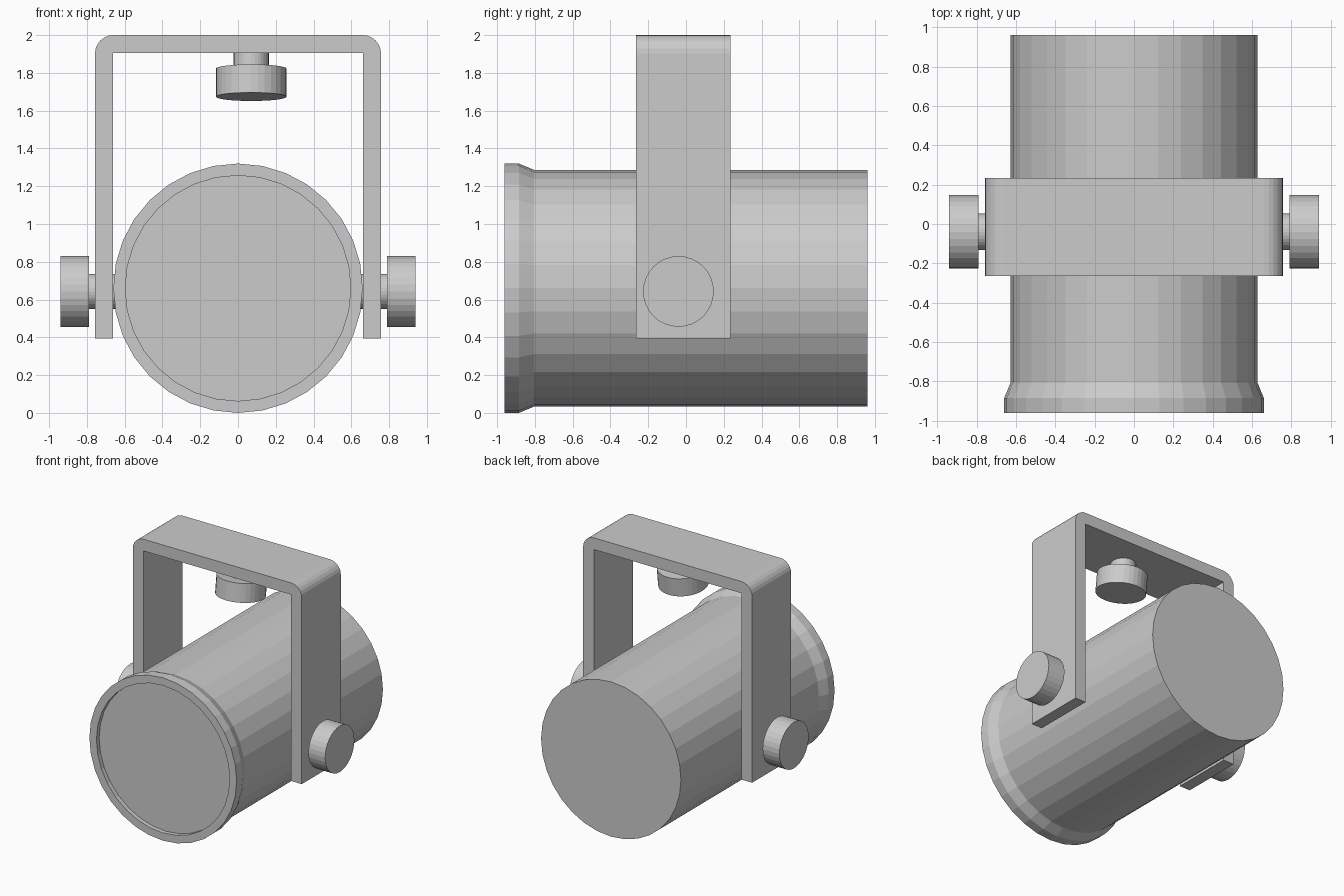
import bpy, bmesh, math
from mathutils import Matrix, Vector

if "Cube" in bpy.data.objects:
    bpy.data.objects.remove(bpy.data.objects["Cube"])

SIDES = 32


def finish(name, bm):
    bmesh.ops.recalc_face_normals(bm, faces=bm.faces)
    mesh = bpy.data.meshes.new(name)
    bm.to_mesh(mesh)
    bm.free()
    obj = bpy.data.objects.new(name, mesh)
    bpy.context.collection.objects.link(obj)
    return obj


def turned(name, profile, origin, axis):
    """Solid of revolution: profile holds (radius, distance along axis)."""
    bm = bmesh.new()
    rings = []
    for r, d in profile:
        ring = []
        for i in range(SIDES):
            a = 2 * math.pi * i / SIDES
            ring.append(bm.verts.new((r * math.cos(a), r * math.sin(a), d)))
        rings.append(ring)
    for lo, hi in zip(rings, rings[1:]):
        for i in range(SIDES):
            j = (i + 1) % SIDES
            bm.faces.new((lo[i], lo[j], hi[j], hi[i]))
    bm.faces.new(rings[0])
    bm.faces.new(rings[-1])
    rot = Vector((0, 0, 1)).rotation_difference(Vector(axis)).to_matrix().to_4x4()
    bmesh.ops.transform(bm, matrix=Matrix.Translation(origin) @ rot, verts=bm.verts)
    return finish(name, bm)


# Lamp housing: recessed lens face, flared front rim, plain barrel
turned("lamp_housing",
       [(0.597, -0.925), (0.597, -0.96), (0.66, -0.96), (0.66, -0.885),
        (0.627, -0.805), (0.627, 0.96)],
       (0, 0, 0.66), (0, 1, 0))

# U-shaped bracket with rounded outer corners
W, T, TOP, FOOT, R = 0.757, 0.095, 2.0, 0.395, 0.097
half = [(W - T, TOP - T), (W - T, FOOT), (W, FOOT)]
for i in range(7):
    a = math.radians(15 * i)
    half.append((W - R + R * math.cos(a), TOP - R + R * math.sin(a)))
outline = half + [(-x, z) for x, z in reversed(half)]
bm = bmesh.new()
face = bm.faces.new([bm.verts.new((x, -0.265, z)) for x, z in outline])
ext = bmesh.ops.extrude_face_region(bm, geom=[face])
bmesh.ops.translate(bm, vec=(0, 0.5, 0),
                    verts=[v for v in ext["geom"] if isinstance(v, bmesh.types.BMVert)])
finish("bracket", bm)

# Side clamp knobs with stems reaching through the bracket to the barrel
for side, s in (("left", -1), ("right", 1)):
    turned(side + "_knob",
           [(0.093, 0.6), (0.093, 0.79), (0.187, 0.79), (0.187, 0.94)],
           (0, -0.04, 0.643), (s, 0, 0))

# Mounting knob under the bracket, leaning slightly forward
turned("top_knob",
       [(0.093, -0.03), (0.093, 0.083), (0.187, 0.083), (0.187, 0.233)],
       (0.07, -0.04, 1.905), (0, -math.sin(0.12), -math.cos(0.12)))
